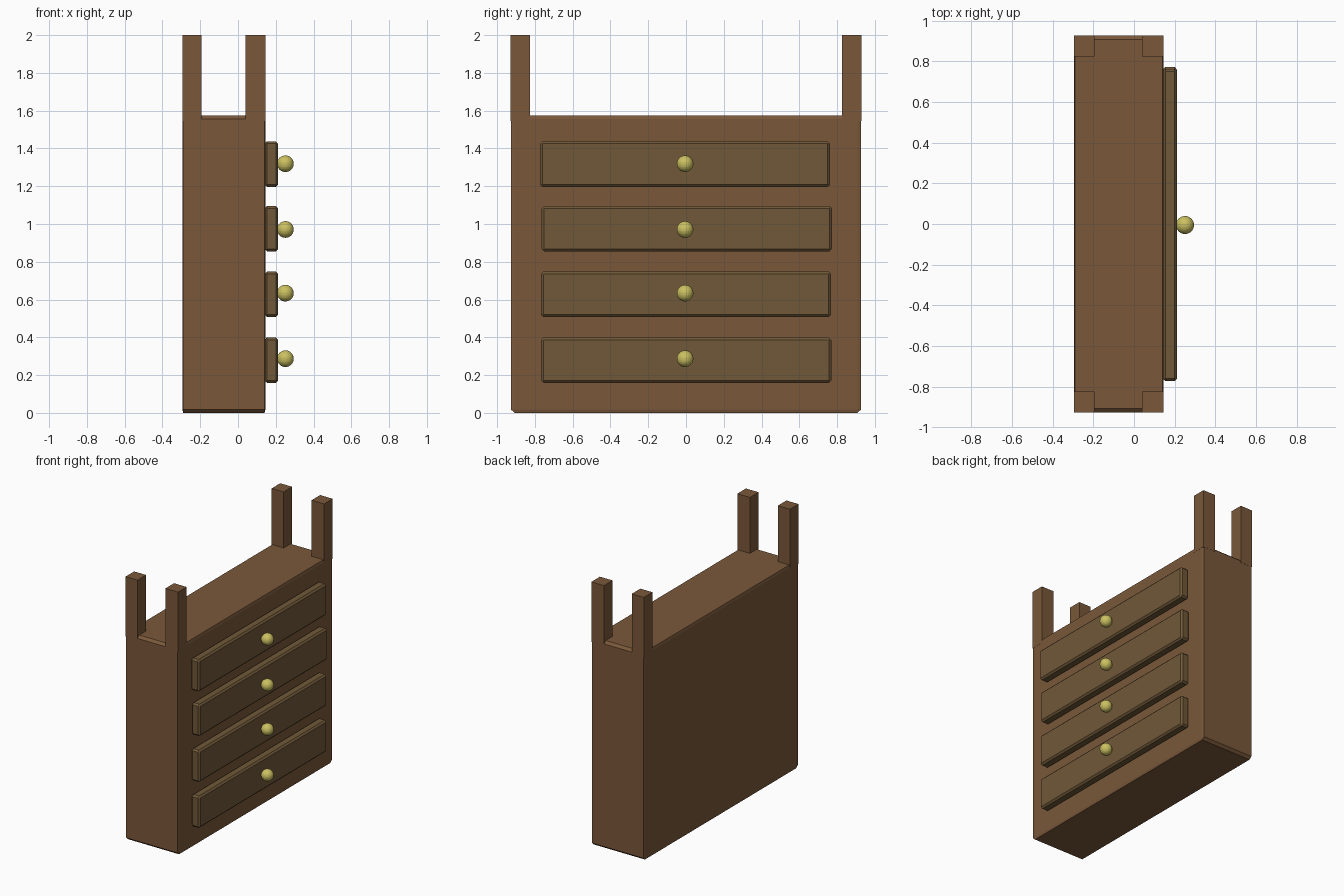
import bpy, bmesh
from mathutils import Vector

if "Cube" in bpy.data.objects:
    bpy.data.objects.remove(bpy.data.objects["Cube"])


def material(name, color):
    m = bpy.data.materials.new(name)
    m.diffuse_color = (*color, 1)
    m.use_nodes = True
    m.node_tree.nodes["Principled BSDF"].inputs["Base Color"].default_value = m.diffuse_color
    return m


wood = material("brown_wood", (0.195, 0.098, 0.042))
drawer_wood = material("drawer_wood", (0.162, 0.098, 0.04))
brass = material("brass", (0.6, 0.53, 0.12))


def finish(bm, name, mat):
    bmesh.ops.recalc_face_normals(bm, faces=bm.faces)
    me = bpy.data.meshes.new(name)
    bm.to_mesh(me)
    bm.free()
    me.materials.append(mat)
    ob = bpy.data.objects.new(name, me)
    bpy.context.collection.objects.link(ob)
    return ob


def box(name, lo, hi, mat, chamfer=None):
    """Box between two corners; chamfer gives the cut depth along x, y, z."""
    lo, hi = Vector(lo), Vector(hi)
    size, mid = hi - lo, (lo + hi) / 2
    c = Vector(chamfer) if chamfer else Vector((1, 1, 1))
    bm = bmesh.new()
    bmesh.ops.create_cube(bm, size=1)
    # work in chamfer units so one bevel gives a different depth per axis
    bmesh.ops.scale(bm, vec=[size[i] / c[i] for i in range(3)], verts=bm.verts)
    if chamfer:
        bmesh.ops.bevel(bm, geom=bm.edges[:], offset=1, segments=1,
                        affect='EDGES', profile=0.5)
    bmesh.ops.scale(bm, vec=c, verts=bm.verts)
    bmesh.ops.translate(bm, vec=mid, verts=bm.verts)
    return finish(bm, name, mat)


# Cabinet body
box("cabinet_body", (-0.295, -0.927, 0), (0.145, 0.927, 1.575), wood,
    (0.005, 0.02, 0.018))

# Corner posts standing on the top
for i, (x0, x1) in enumerate([(-0.295, -0.194), (0.04, 0.146)]):
    for j, (y0, y1) in enumerate([(-0.928, -0.825), (0.825, 0.928)]):
        box(f"corner_post_{i * 2 + j + 1}", (x0, y0, 1.545), (x1, y1, 2), wood)

# Drawer fronts with round knobs: (bottom z, y shift, knob z)
drawers = [(0.158, 0.001, 0.287), (0.507, 0.0, 0.634),
           (0.854, 0.004, 0.971), (1.196, -0.005, 1.319)]
for i, (z, dy, kz) in enumerate(drawers, 1):
    box(f"drawer_front_{i}", (0.142, dy - 0.768, z), (0.212, dy + 0.768, z + 0.242),
        drawer_wood, (0.012, 0.013, 0.013))
    bm = bmesh.new()
    bmesh.ops.create_uvsphere(bm, u_segments=32, v_segments=16, radius=0.044)
    bmesh.ops.translate(bm, vec=(0.251, -0.005, kz), verts=bm.verts)
    finish(bm, f"drawer_knob_{i}", brass)
